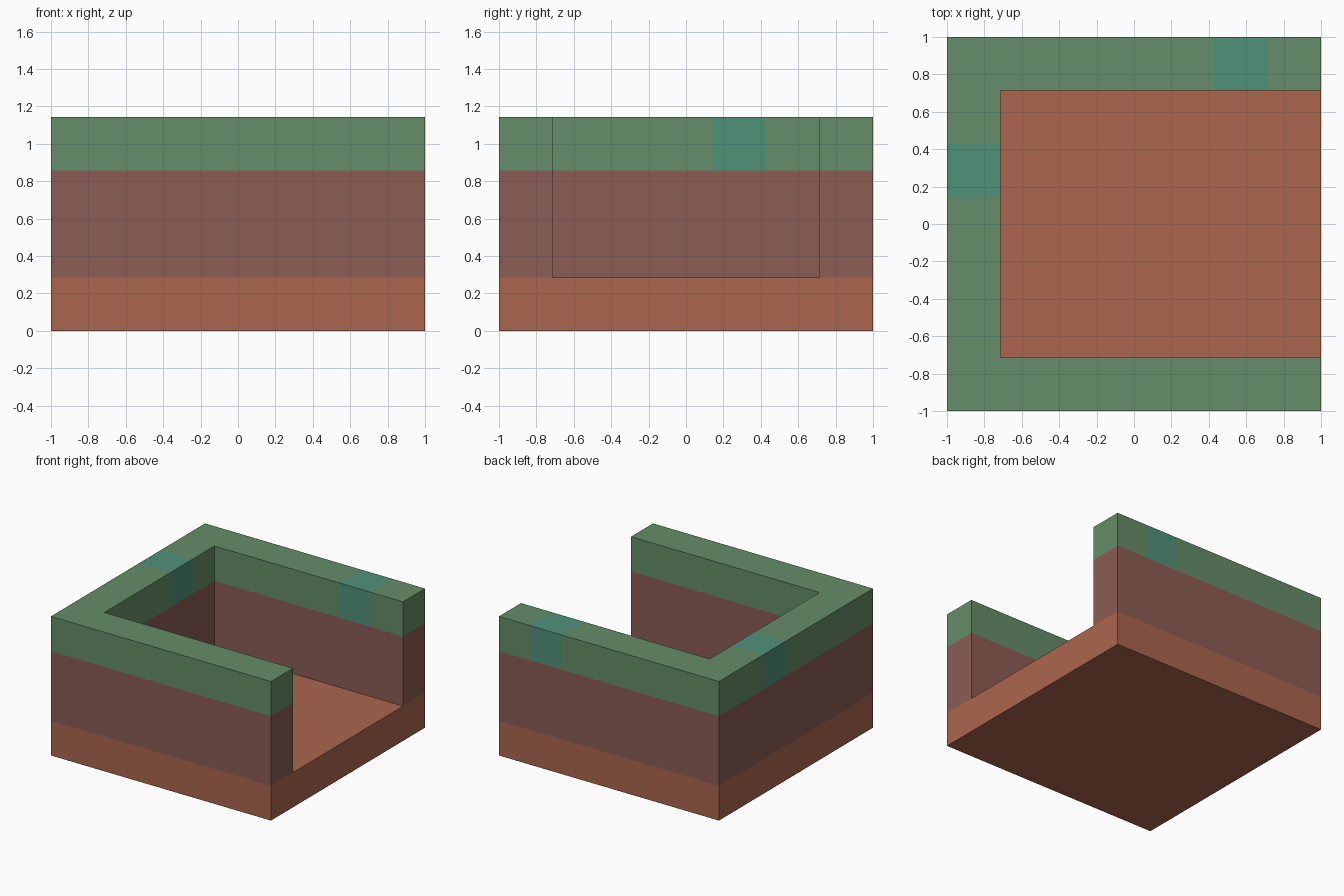
import bpy
import bmesh

cube = bpy.data.objects.get("Cube")
if cube:
    bpy.data.objects.remove(cube, do_unlink=True)

U = 1 / 7                      # block unit
IN = 5 * U                     # inner face of the walls
FLOOR, MID, TOP = 2 * U, 6 * U, 8 * U


def material(name, *rgb):
    color = [((c / 255 + 0.055) / 1.055) ** 2.4 for c in rgb] + [1]
    mat = bpy.data.materials.new(name)
    mat.use_nodes = True
    mat.diffuse_color = color
    mat.node_tree.nodes["Principled BSDF"].inputs["Base Color"].default_value = color
    return mat


clay = material("clay orange", 171, 102, 78)
brown = material("earth brown", 139, 93, 83)
green = material("leaf green", 101, 141, 104)
teal = material("teal", 80, 145, 122)


def finish(name, bm, mats):
    bmesh.ops.remove_doubles(bm, verts=bm.verts, dist=1e-5)
    mesh = bpy.data.meshes.new(name)
    bm.to_mesh(mesh)
    bm.free()
    for mat in mats:
        mesh.materials.append(mat)
    bpy.context.collection.objects.link(bpy.data.objects.new(name, mesh))


def face(bm, points, index=0):
    bm.faces.new([bm.verts.new(p) for p in points]).material_index = index


# Outer and inner plan points, walking round the three walls
stations = [((1, -1), (1, -IN)), ((-1, -1), (-IN, -IN))]
stations += [((-1, y), (-IN, y)) for y in (U, 3 * U)]
stations += [((-1, 1), (-IN, IN))]
stations += [((x, 1), (x, IN)) for x in (3 * U, IN, 1)]


def wall_course(name, z0, z1, mats, accents=(), capped=False):
    bm = bmesh.new()

    def upright(a, b, index=0):
        face(bm, [(*a, z0), (*b, z0), (*b, z1), (*a, z1)], index)

    for i, ((o0, i0), (o1, i1)) in enumerate(zip(stations, stations[1:])):
        index = int(i in accents)
        upright(o1, o0, index)
        upright(i0, i1, index)
        if capped:
            face(bm, [(*p, z1) for p in (o0, i0, i1, o1)], index)
    # Wall ends beside the open side
    upright(*stations[0])
    upright(*reversed(stations[-1]))
    finish(name, bm, mats)


# Floor slab, its top showing between the walls
bm = bmesh.new()
corners = [(-1, -1), (1, -1), (1, 1), (-1, 1)]
for a, b in zip(corners, corners[1:] + corners[:1]):
    face(bm, [(*a, 0), (*b, 0), (*b, FLOOR), (*a, FLOOR)])
face(bm, [(*c, 0) for c in reversed(corners)])
face(bm, [(-IN, -IN, FLOOR), (1, -IN, FLOOR), (1, IN, FLOOR), (-IN, IN, FLOOR)])
finish("floor_slab", bm, [clay])

# Brown walls with a green top course holding two teal blocks
wall_course("lower_wall", FLOOR, MID, [brown])
wall_course("top_course", MID, TOP, [green, teal], accents=(2, 5), capped=True)
